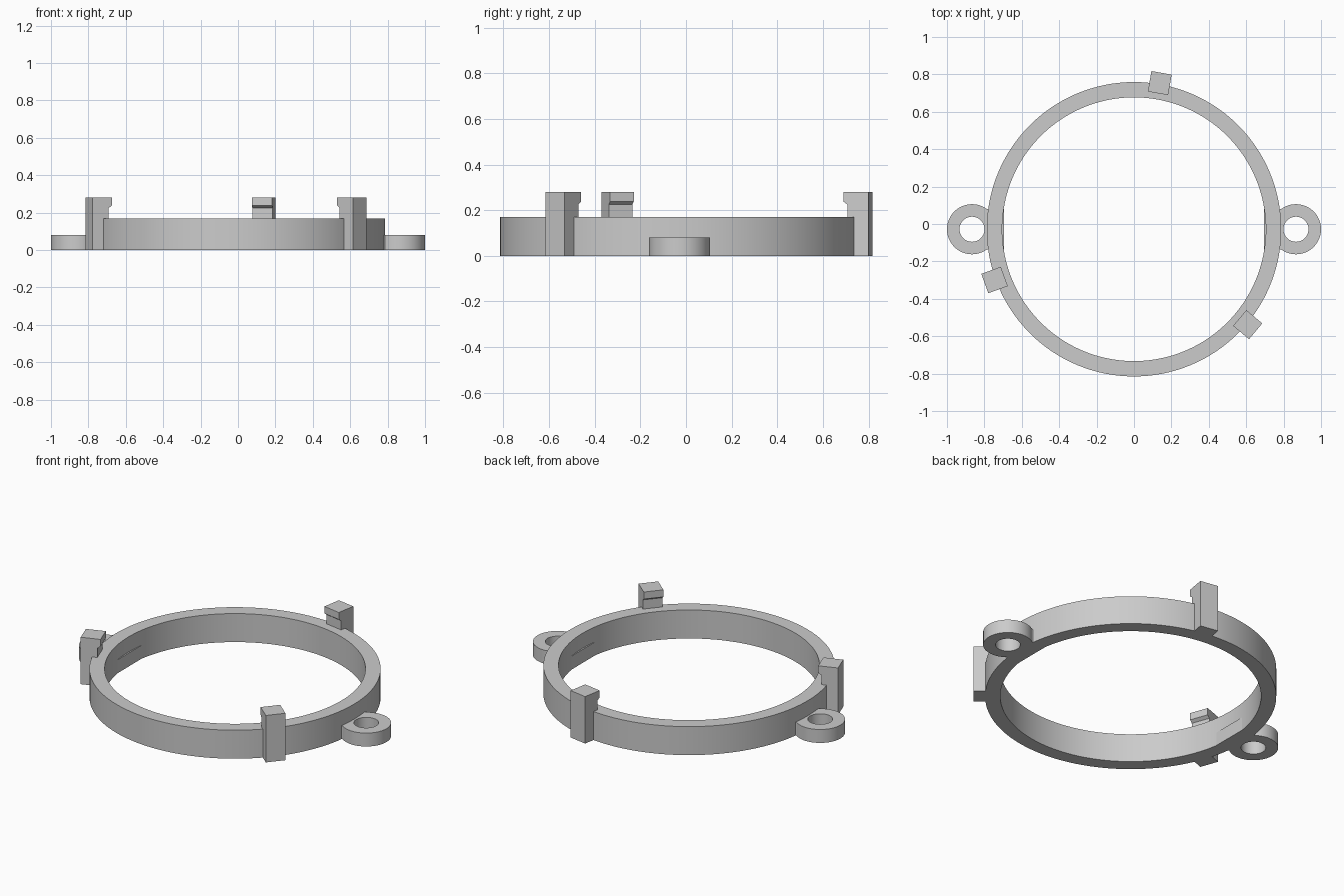
import bpy
import bmesh
from math import cos, sin, tau, radians
from mathutils import Matrix

cube = bpy.data.objects.get("Cube")
if cube:
    bpy.data.objects.remove(cube, do_unlink=True)

CENTRE_Y = -0.028

grey = bpy.data.materials.new("plain grey")
grey.use_nodes = True
colour = (0.6, 0.6, 0.6, 1)
grey.diffuse_color = colour
grey.node_tree.nodes["Principled BSDF"].inputs["Base Color"].default_value = colour


def finish(name, bm, smooth=False):
    """Turn a bmesh into a grey object."""
    bmesh.ops.recalc_face_normals(bm, faces=bm.faces)
    mesh = bpy.data.meshes.new(name)
    bm.to_mesh(mesh)
    bm.free()
    mesh.materials.append(grey)
    obj = bpy.data.objects.new(name, mesh)
    bpy.context.collection.objects.link(obj)
    if smooth:
        bpy.ops.object.select_all(action="DESELECT")
        obj.select_set(True)
        bpy.context.view_layer.objects.active = obj
        bpy.ops.object.shade_smooth_by_angle(angle=radians(30))
    return obj


def annulus(name, x, inner, outer, height, sides):
    """Flat-topped ring standing on the ground."""
    bm = bmesh.new()
    section = [(inner, 0), (outer, 0), (outer, height), (inner, height)]
    loops = []
    for i in range(sides):
        a = tau * i / sides
        loops.append([bm.verts.new((x + r * cos(a), CENTRE_Y + r * sin(a), z))
                      for r, z in section])
    for i, near in enumerate(loops):
        far = loops[(i + 1) % sides]
        for j in range(4):
            k = (j + 1) % 4
            bm.faces.new((near[j], far[j], far[k], near[k]))
    return finish(name, bm, smooth=True)


def prism(name, profile, half_width, angle):
    """Radius/height profile given a width, then turned about the ring axis."""
    bm = bmesh.new()
    face = bm.faces.new([bm.verts.new((r, -half_width, z)) for r, z in profile])
    grown = bmesh.ops.extrude_face_region(bm, geom=[face])
    verts = [g for g in grown["geom"] if isinstance(g, bmesh.types.BMVert)]
    bmesh.ops.translate(bm, verts=verts, vec=(0, 2 * half_width, 0))
    place = Matrix.Translation((0, CENTRE_Y, 0)) @ Matrix.Rotation(radians(angle), 4, "Z")
    bm.transform(place)
    return finish(name, bm)


# Main ring
annulus("main_ring", 0, 0.705, 0.787, 0.17, 160)

# Screw lugs, each with a neck that ends in a small flat inside the ring
neck = [(0.696, 0), (0.79, 0), (0.79, 0.08), (0.696, 0.08)]
for side, x, angle in (("left", 0.866, 0), ("right", -0.866, 180)):
    annulus(side + "_lug", x, 0.067, 0.134, 0.08, 64)
    prism(side + "_lug_neck", neck, 0.108, angle)

# Three hooked clips spaced evenly around the ring
clip = [(0.756, 0), (0.849, 0), (0.849, 0.28), (0.738, 0.28),
        (0.738, 0.238), (0.756, 0.225)]
for name, angle in (("back_clip", 80), ("right_clip", 200), ("left_clip", 320)):
    prism(name, clip, 0.055, angle)
